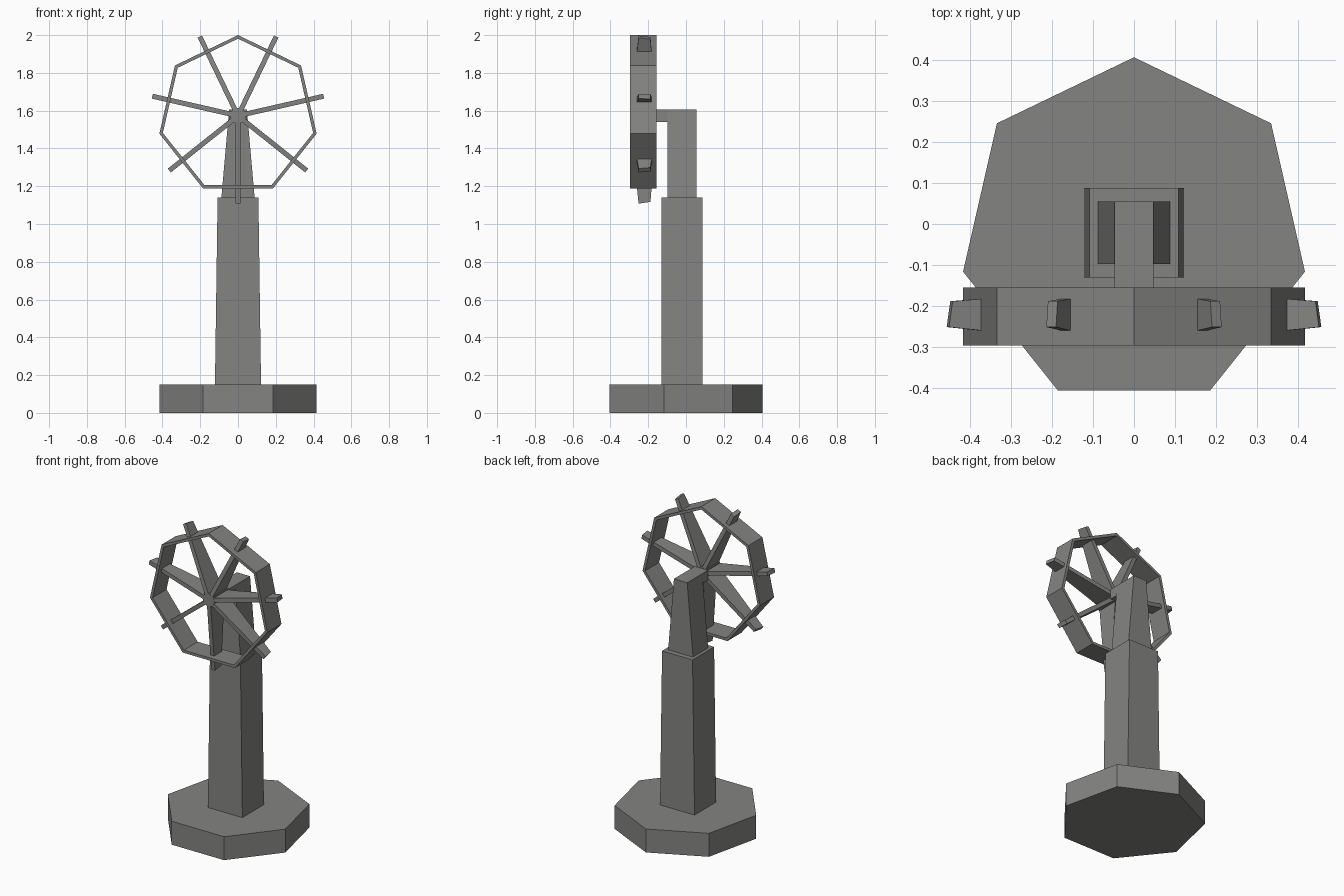
import bpy, bmesh, math
from mathutils import Matrix, Vector

if "Cube" in bpy.data.objects:
    bpy.data.objects.remove(bpy.data.objects["Cube"])

N = 7            # sides of base and wheel, number of spokes
R = 0.427        # outer radius of base and wheel
CY = -0.021      # y centre of base and tower
HUB_Z = 1.573    # wheel axis height
Y0, Y1 = -0.296, -0.155  # wheel front and back

# Dark grey for every part
grey = bpy.data.materials.new("dark_grey")
grey.diffuse_color = (0.23, 0.23, 0.22, 1)
grey.use_nodes = True
grey.node_tree.nodes["Principled BSDF"].inputs["Base Color"].default_value = grey.diffuse_color


def make(name, loops, closed=False):
    """Skin equal-length vertex loops; cap the ends, or join last to first."""
    bm = bmesh.new()
    vs = [[bm.verts.new(p) for p in loop] for loop in loops]
    n = len(vs[0])
    pairs = list(zip(vs, vs[1:])) + ([(vs[-1], vs[0])] if closed else [])
    for a, b in pairs:
        for i in range(n):
            j = (i + 1) % n
            bm.faces.new((a[i], a[j], b[j], b[i]))
    if not closed:
        bm.faces.new(vs[0])
        bm.faces.new(vs[-1])
    bmesh.ops.recalc_face_normals(bm, faces=bm.faces)
    me = bpy.data.meshes.new(name)
    bm.to_mesh(me)
    bm.free()
    me.materials.append(grey)
    ob = bpy.data.objects.new(name, me)
    bpy.context.collection.objects.link(ob)
    return ob


def poly(r):
    """Heptagon with one corner pointing up."""
    return [(r * math.sin(math.tau * k / N), r * math.cos(math.tau * k / N)) for k in range(N)]


def flat(r, z):
    return [(u, v + CY, z) for u, v in poly(r)]


def upright(r, y):
    return [(u, y, v + HUB_Z) for u, v in poly(r)]


def rect(hx, y0, y1, z):
    return [(-hx, y0, z), (hx, y0, z), (hx, y1, z), (-hx, y1, z)]


# Base and tapered tower
make("base", [flat(R, 0), flat(R, 0.15)])
make("lower_column", [rect(0.122, -0.13, 0.088, 0.15), rect(0.108, -0.13, 0.088, 1.14)])
make("upper_column", [rect(0.088, -0.098, 0.055, 1.14), rect(0.047, -0.098, 0.055, 1.605)])
make("axle_arm", [rect(0.047, Y1, -0.09, 1.54), rect(0.047, Y1, -0.09, 1.605)])

# Wheel rim and hub
RI = R - 0.019
make("wheel_rim", [upright(R, Y0), upright(R, Y1), upright(RI, Y1), upright(RI, Y0)], closed=True)
make("wheel_hub", [upright(0.042, Y0), upright(0.042, Y1)])

# Spokes taper in depth and cross the middle of each rim side
t = 0.013
inner = [(-t, Y0, -0.03), (t, Y0, -0.03), (t, Y1, -0.03), (-t, Y1, -0.03)]
tip = [(-t, -0.251, -0.465), (t, -0.251, -0.465), (t, -0.188, -0.456), (-t, -0.188, -0.456)]
for k in range(N):
    m = Matrix.Translation((0, 0, HUB_Z)) @ Matrix.Rotation(math.tau * k / N, 4, 'Y')
    make(f"spoke_{k + 1}", [[m @ Vector(p) for p in loop] for loop in (inner, tip)])
